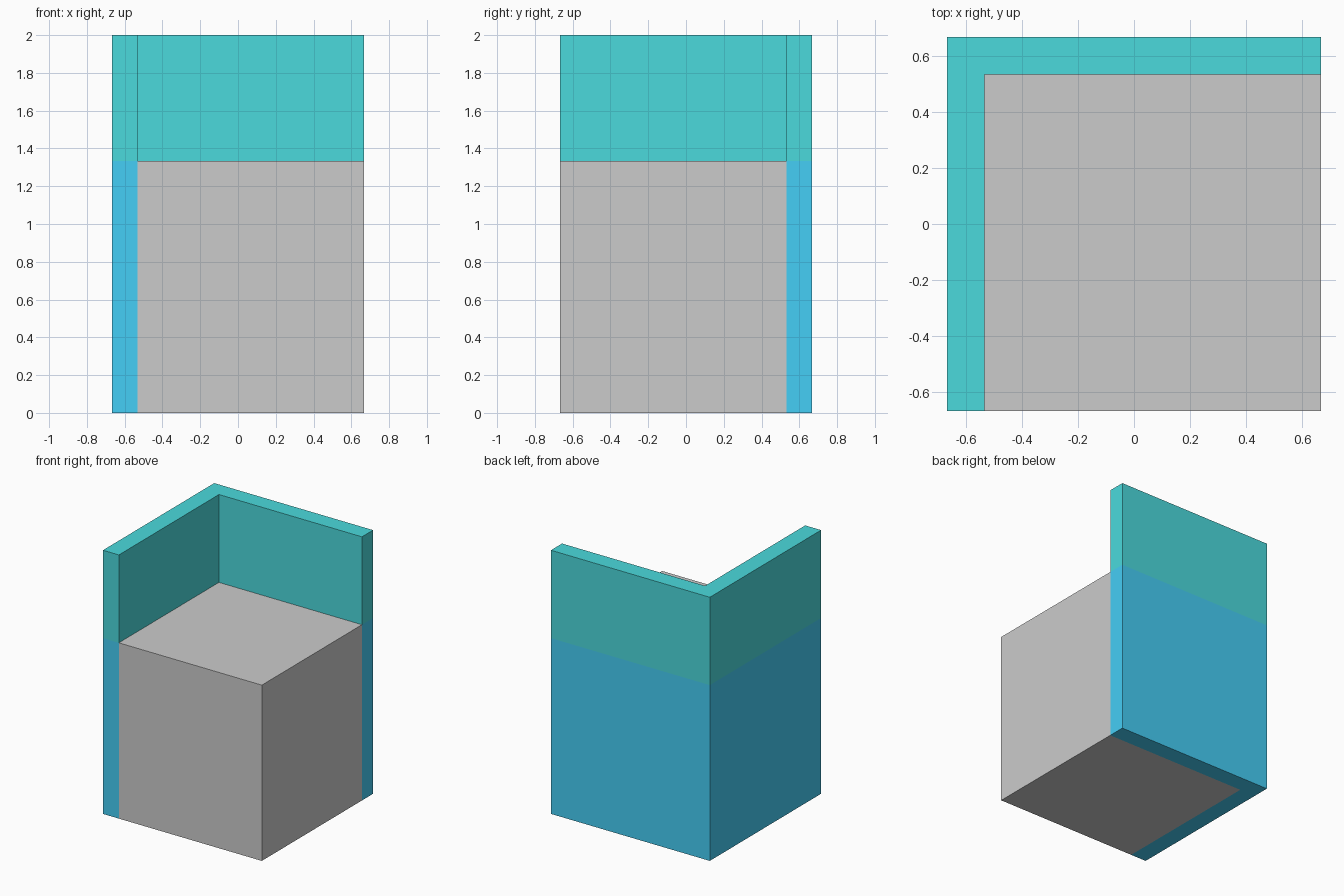
import bpy
import bmesh

if "Cube" in bpy.data.objects:
    bpy.data.objects.remove(bpy.data.objects["Cube"])

HALF = 2 / 3          # half of the footprint
WALL = 0.1333         # wall thickness
SEAT_Z = 4 / 3        # height of the block
TOP_Z = 2.0
INNER = HALF - WALL


def material(name, color):
    mat = bpy.data.materials.new(name)
    mat.diffuse_color = (*color, 1)
    mat.use_nodes = True
    mat.node_tree.nodes["Principled BSDF"].inputs["Base Color"].default_value = mat.diffuse_color
    return mat


def prism(name, outline, z0, z1, mat=None):
    """Extrude a flat outline from z0 up to z1 as a closed solid."""
    bm = bmesh.new()
    base = bm.faces.new([bm.verts.new((x, y, z0)) for x, y in outline])
    top = bmesh.ops.extrude_face_region(bm, geom=[base], use_keep_orig=True)["geom"]
    verts = [v for v in top if isinstance(v, bmesh.types.BMVert)]
    bmesh.ops.translate(bm, verts=verts, vec=(0, 0, z1 - z0))
    bmesh.ops.recalc_face_normals(bm, faces=bm.faces)
    mesh = bpy.data.meshes.new(name)
    bm.to_mesh(mesh)
    bm.free()
    obj = bpy.data.objects.new(name, mesh)
    bpy.context.collection.objects.link(obj)
    if mat:
        mesh.materials.append(mat)
    return obj


blue = material("blue", (0.06, 0.62, 0.92))
teal = material("teal", (0.07, 0.70, 0.72))

# Outlines: square seat and the L-shaped wall round its left and back
square = [(-INNER, -HALF), (HALF, -HALF), (HALF, INNER), (-INNER, INNER)]
corner = [(-HALF, -HALF), (-INNER, -HALF), (-INNER, INNER),
          (HALF, INNER), (HALF, HALF), (-HALF, HALF)]

# Seat block
prism("seat_block", square, 0, SEAT_Z)

# Corner wall: lower blue part, upper teal backrest
prism("lower_wall", corner, 0, SEAT_Z, blue)
prism("upper_backrest", corner, SEAT_Z, TOP_Z, teal)
